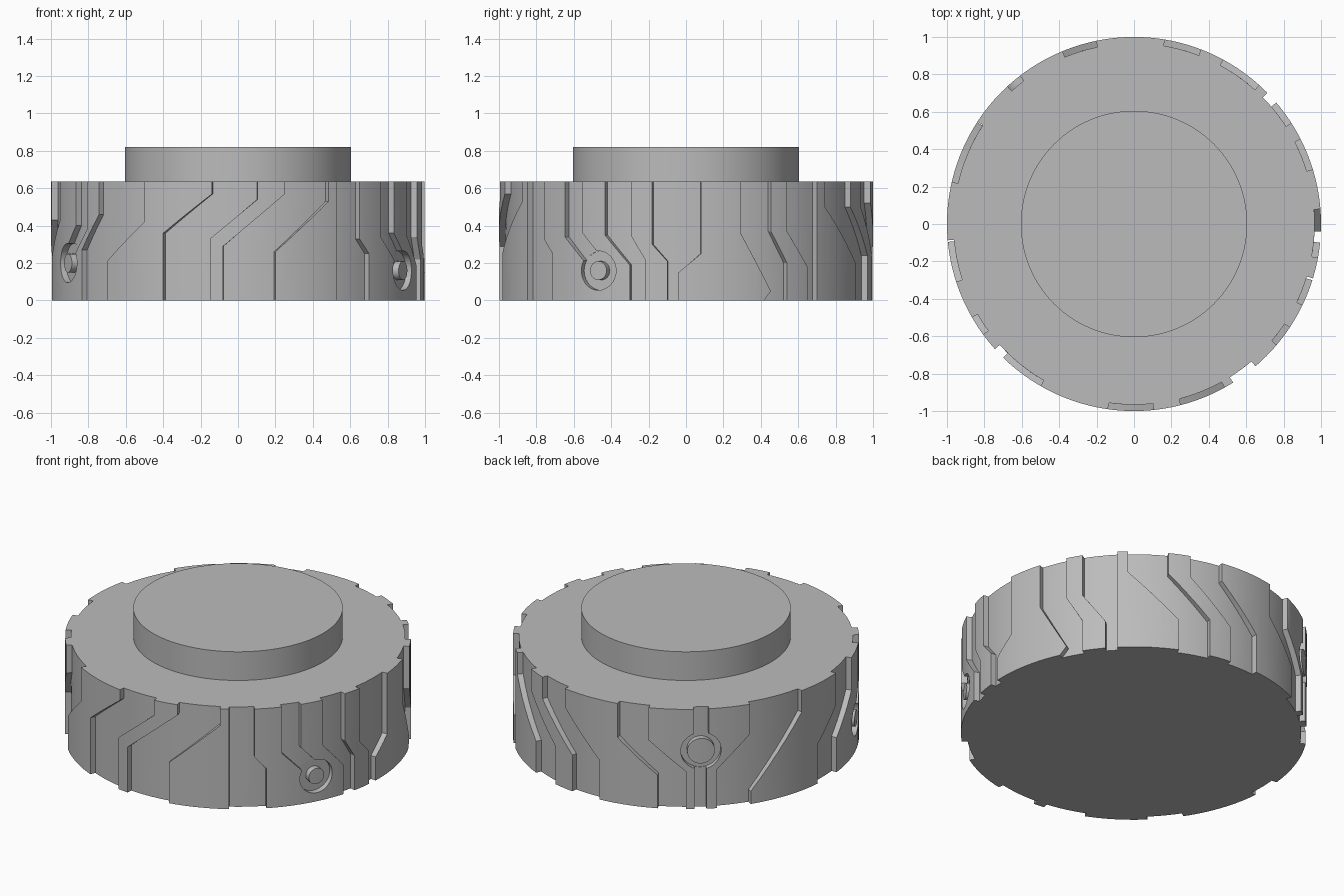
import bpy, bmesh, math
from mathutils import Vector, Matrix

cube = bpy.data.objects.get("Cube")
if cube:
    bpy.data.objects.remove(cube, do_unlink=True)

DRUM_H, TOTAL_H, HUB_R, FLOOR_R, OUT_R = 0.637, 0.82, 0.605, 0.966, 1.06

grey = bpy.data.materials.new("plain_grey")
grey.use_nodes = True
shade = (0.5, 0.5, 0.5, 1)
grey.diffuse_color = shade
grey.node_tree.nodes["Principled BSDF"].inputs["Base Color"].default_value = shade


def make_object(name, bm):
    bmesh.ops.recalc_face_normals(bm, faces=bm.faces)
    mesh = bpy.data.meshes.new(name)
    bm.to_mesh(mesh)
    bm.free()
    mesh.materials.append(grey)
    obj = bpy.data.objects.new(name, mesh)
    bpy.context.collection.objects.link(obj)
    return obj


def cylinder(name, radius, low, high):
    bm = bmesh.new()
    bmesh.ops.create_cone(bm, cap_ends=True, segments=128, radius1=radius, radius2=radius,
                          depth=high - low, matrix=Matrix.Translation((0, 0, (low + high) / 2)))
    return make_object(name, bm)


def polar(radius, degrees, z):
    a = math.radians(degrees)
    return Vector((radius * math.cos(a), radius * math.sin(a), z))


def solid_grid(name, rows):
    """Closed block between the groove floor and outside the drum; rows hold (angle, z)."""
    bm = bmesh.new()
    layers = [[[bm.verts.new(polar(r, *p)) for p in row] for row in rows]
              for r in (FLOOR_R, OUT_R)]
    n, m = len(rows), len(rows[0])
    for g in layers:
        for i in range(n - 1):
            for j in range(m - 1):
                bm.faces.new((g[i][j], g[i + 1][j], g[i + 1][j + 1], g[i][j + 1]))
    border = ([(0, j) for j in range(m)] + [(i, m - 1) for i in range(1, n)]
              + [(n - 1, j) for j in range(m - 2, -1, -1)] + [(i, 0) for i in range(n - 2, 0, -1)])
    inner, outer = layers
    for (a, b), (c, d) in zip(border, border[1:] + border[:1]):
        bm.faces.new((inner[a][b], inner[c][d], outer[c][d], outer[a][b]))
    return make_object(name, bm)


def edge_path(top, z1, bottom, z2, foot=None, through=True):
    """Straight, then slanted, then straight again."""
    path = [(top, DRUM_H + 0.06)]
    for k in range(7):
        t = k / 6
        path.append((top + (bottom - top) * t, z1 + (z2 - z1) * t))
    if through:
        path.append((bottom if foot is None else foot, -0.06))
    return path


def groove(low, high, through=True):
    rows = []
    for a, b in zip(edge_path(*low, through=through), edge_path(*high, through=through)):
        rows.append([(a[0] + (b[0] - a[0]) * k / 6, a[1] + (b[1] - a[1]) * k / 6)
                     for k in range(7)])
    return solid_grid("groove_cutter", rows)


def ring_cutter(angle, z, outer, inner, segments=40):
    """Tube pointing outwards that leaves a round boss in the middle."""
    bm = bmesh.new()
    side = polar(1, angle + 90, 0)
    loops = []
    for depth, radius in ((FLOOR_R - 0.004, inner), (OUT_R, inner),
                          (OUT_R, outer), (FLOOR_R - 0.004, outer)):
        centre = polar(depth, angle, z)
        turns = [2 * math.pi * k / segments for k in range(segments)]
        loops.append([bm.verts.new(centre + side * radius * math.cos(t)
                                   + Vector((0, 0, radius * math.sin(t)))) for t in turns])
    for a, b in zip(loops, loops[1:] + loops[:1]):
        for k in range(segments):
            n = (k + 1) % segments
            bm.faces.new((a[k], a[n], b[n], b[k]))
    return make_object("ring_cutter", bm)


# Main drum and raised hub
drum = cylinder("drum", 1.0, 0, DRUM_H)
hub = cylinder("hub", HUB_R, DRUM_H - 0.01, TOTAL_H)

# Bent grooves: each edge is (top angle, bend height, bottom angle, bend height)
GROOVES = [
    ((-138, .46, -146.6, .27), (-120, .42, -134.4, .21)),
    ((-98, .57, -113.6, .36), (-84, .54, -98.6, .33)),
    ((-75.5, .57, -94.6, .29), (-61, .53, -78.5, .26)),
    ((-58, .4, -58, .2), (-49.5, .33, -45.5, .25)),
    ((-25.7, .35, -17.5, .19), (-16.9, .34, -12.7, .22)),
    ((-10.4, .3, -5.7, .21), (4.6, .25, -2.3, .15)),
    ((17, .36, 27, .05, 21.6), (27, .37, 32.7, .2)),
    ((32.7, .37, 40.5, .18), (44.5, .4, 44.5, .2)),
    ((48, .5, 65, .2), (61.5, .5, 76, .24)),
    ((69, .5, 84, .23), (80.5, .52, 95, .25)),
    ((101.7, .42, 115.6, .21), (112.5, .43, 125, .24)),
    ((146.8, .45, 135.4, .25), (167, .5, 147, .08)),
    ((185, .43, 174.5, .25), (198, .43, 185.5, .22)),
]
cutters = [groove(*g) for g in GROOVES]

# Round recesses with a boss, and the channels that run into them
for angle, z, outer, inner in ((-28, .16, .105, .05), (-155.5, .2, .105, .05), (130, .37, .117, .08)):
    cutters.append(ring_cutter(angle, z, outer, inner))
cutters.append(groove((-40.3, .34, -33, .21), (-33.6, .36, -27.5, .245), False))
cutters.append(groove((-150, .4, -156, .285), (-143.8, .38, -150.5, .25), False))
cutters.append(groove((127.6, .55, 127.6, .47), (132.6, .55, 132.6, .47), False))
cutters.append(solid_grid("groove_cutter", [[(127.8 + k, z) for k in range(5)]
                                            for z in (.27, .1, -.06)]))

# Carve the drum, then drop the cutters
bpy.context.view_layer.objects.active = drum
for cutter in cutters:
    cutter.hide_render = True
    mod = drum.modifiers.new("carve", 'BOOLEAN')
    mod.operation, mod.solver, mod.object = 'DIFFERENCE', 'EXACT', cutter
    bpy.ops.object.modifier_apply(modifier=mod.name)
    bpy.data.objects.remove(cutter, do_unlink=True)

# Smooth the round walls and keep the edges crisp
bpy.ops.object.select_all(action='DESELECT')
for obj in (drum, hub):
    obj.select_set(True)
bpy.ops.object.shade_smooth_by_angle(angle=math.radians(25))
